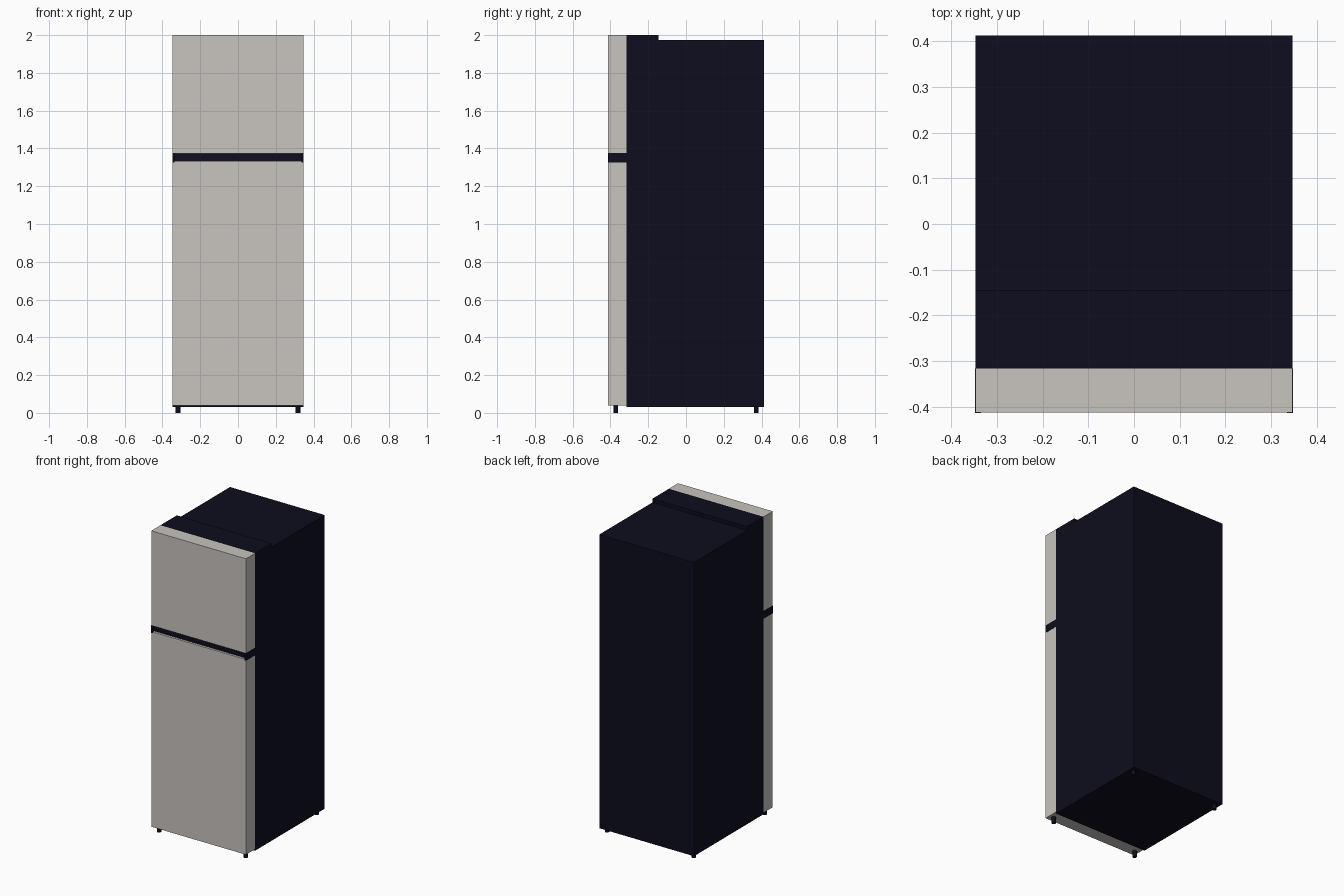
import bpy

cube = bpy.data.objects.get("Cube")
if cube:
    bpy.data.objects.remove(cube, do_unlink=True)


def material(name, rgb):
    mat = bpy.data.materials.new(name)
    mat.use_nodes = True
    color = (*rgb, 1)
    mat.diffuse_color = color
    mat.node_tree.nodes["Principled BSDF"].inputs["Base Color"].default_value = color
    return mat


def box(name, x, y, z, mat):
    """Box spanning the (low, high) range on each axis."""
    spans = (x, y, z)
    bpy.ops.mesh.primitive_cube_add(size=1, location=[(a + b) / 2 for a, b in spans])
    obj = bpy.context.object
    obj.name = name
    for vert in obj.data.vertices:
        for axis, (a, b) in enumerate(spans):
            vert.co[axis] *= b - a
    obj.data.materials.append(mat)
    return obj


steel = material("warm light grey", (0.58, 0.55, 0.52))
navy = material("dark navy", (0.004, 0.004, 0.013))

W = 0.347                      # half width
FRONT, SEAM, BACK = -0.412, -0.316, 0.412
wide = (-W, W)
door_depth = (FRONT, SEAM)

# Cabinet and the raised hinge cover on its top
box("cabinet", wide, (SEAM, BACK), (0.03, 1.975), navy)
box("hinge_cover", wide, (SEAM, -0.145), (1.975, 2.0), navy)

# Doors
box("freezer_door", wide, door_depth, (1.373, 2.0), steel)
box("fridge_door", wide, door_depth, (0.04, 1.333), steel)

# Recessed grip between the doors, with flush end caps
box("grip_recess", (-W + 0.012, W - 0.012), (FRONT + 0.015, SEAM), (1.333, 1.373), navy)
for side, sign in (("left", 1), ("right", -1)):
    ends = sorted((sign * (W - 0.012), sign * (W + 0.001)))
    box(f"grip_end_{side}", ends, (FRONT - 0.001, SEAM), (1.325, 1.375), navy)

# Feet
for side, x in (("left", 0.317), ("right", -0.317)):
    for end, y in (("front", -0.372), ("back", 0.372)):
        bpy.ops.mesh.primitive_cylinder_add(vertices=16, radius=0.013, depth=0.044,
                                            location=(x, y, 0.022))
        foot = bpy.context.object
        foot.name = f"foot_{end}_{side}"
        foot.data.materials.append(navy)
        bpy.ops.object.shade_smooth_by_angle()
